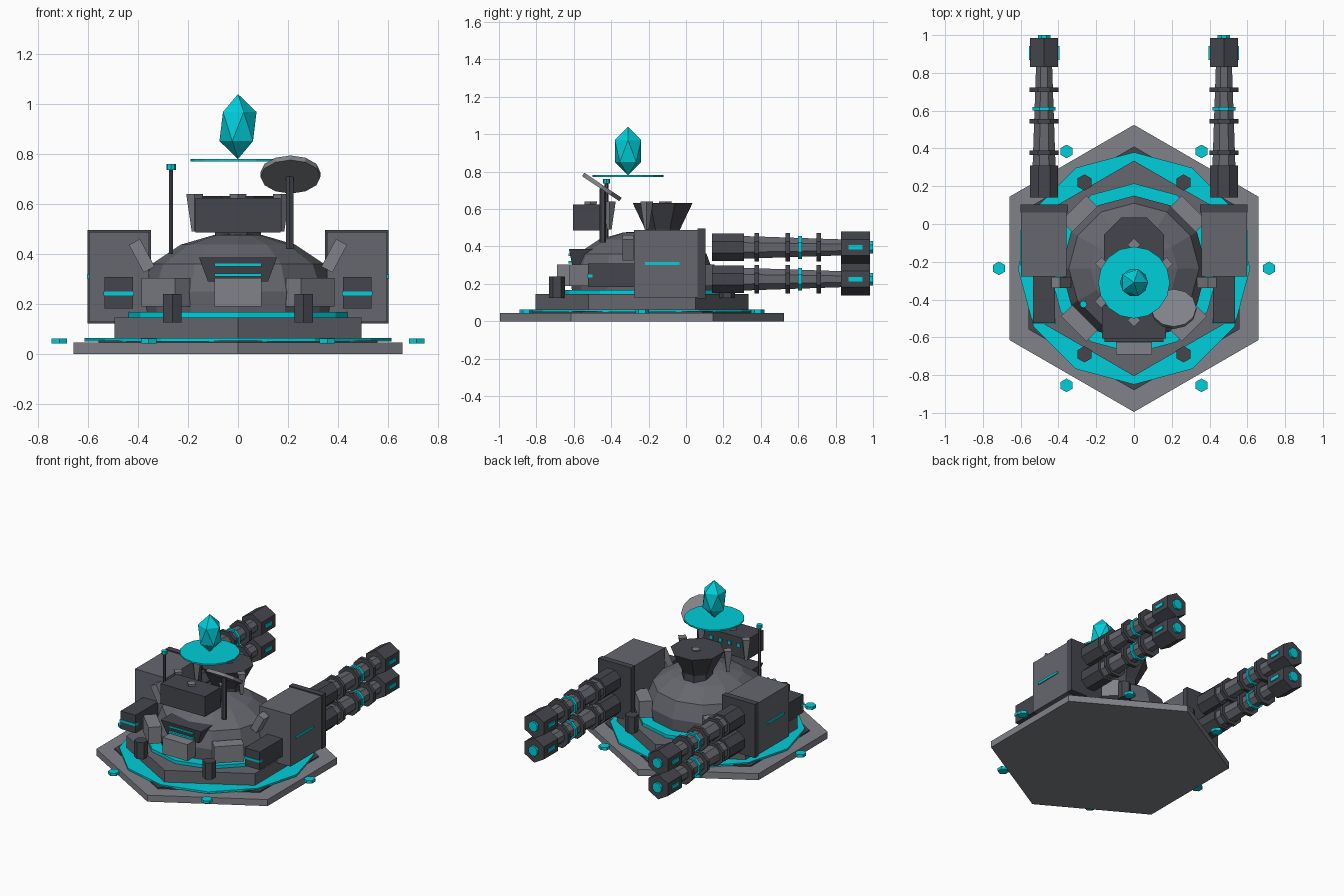
import bpy, math
from mathutils import Matrix, Vector, Euler

if "Cube" in bpy.data.objects:
    bpy.data.objects.remove(bpy.data.objects["Cube"])

CY = -0.235          # turret axis
pi = math.pi
mats = {}
for n, c in {"glow": (0.0, 0.62, 0.7, 1), "dark": (0.06, 0.062, 0.075, 1),
             "mid": (0.13, 0.135, 0.155, 1), "light": (0.22, 0.225, 0.25, 1)}.items():
    mats[n] = bpy.data.materials.new(n)
    mats[n].diffuse_color = c


def make(name, verts, faces, mat, mtx=Matrix()):
    me = bpy.data.meshes.new(name)
    me.from_pydata([mtx @ Vector(v) for v in verts], [], faces)
    me.materials.append(mats[mat])
    ob = bpy.data.objects.new(name, me)
    bpy.context.collection.objects.link(ob)
    return ob


def place(loc, rot=(0, 0, 0)):
    return Matrix.Translation(loc) @ Euler(rot).to_matrix().to_4x4()


def lathe(name, prof, n, mat, loc=(0, 0, 0), rot=(0, 0, 0), phase=0.0):
    """Faceted solid of revolution about local z; prof is (radius, height) pairs."""
    v = [(r * math.cos(phase + 2 * pi * i / n), r * math.sin(phase + 2 * pi * i / n), z)
         for r, z in prof for i in range(n)]
    f = [(k * n + i, k * n + (i + 1) % n, (k + 1) * n + (i + 1) % n, (k + 1) * n + i)
         for k in range(len(prof) - 1) for i in range(n)]
    f += [tuple(range(n))[::-1], tuple(range((len(prof) - 1) * n, len(prof) * n))]
    return make(name, v, f, mat, place(loc, rot))


def prism(name, r, z0, z1, n, mat, x=0, y=CY, phase=pi / 2):
    return lathe(name, [(r, z0), (r, z1)], n, mat, (x, y, 0), phase=phase)


def box(name, lo, hi, mat, loc=(0, 0, 0), rot=(0, 0, 0)):
    v = [(x, y, z) for x in (lo[0], hi[0]) for y in (lo[1], hi[1]) for z in (lo[2], hi[2])]
    f = [(0, 1, 3, 2), (4, 6, 7, 5), (0, 4, 5, 1), (2, 3, 7, 6), (0, 2, 6, 4), (1, 5, 7, 3)]
    return make(name, v, f, mat, place(loc, rot))


def cbox(name, size, mat, loc, rot=(0, 0, 0)):
    h = Vector(size) / 2
    return box(name, -h, h, mat, loc, rot)


# Stepped base
prism("base_plate", 0.76, 0, 0.045, 6, "light")
prism("base_step", 0.645, 0.045, 0.054, 6, "dark")
prism("lower_glow_ring", 0.615, 0.05, 0.063, 12, "glow")
prism("upper_base", 0.57, 0.055, 0.145, 6, "mid")
prism("upper_glow_ring", 0.45, 0.143, 0.167, 12, "glow")

# Studs around the base
for i in range(6):
    a = i * pi / 3
    prism("glow_stud", 0.036, 0.042, 0.062, 6, "glow", 0.715 * math.cos(a), CY + 0.715 * math.sin(a))
    if i % 3:
        prism("bollard", 0.043, 0.125, 0.24, 6, "dark", 0.525 * math.cos(a), CY + 0.525 * math.sin(a))

# Dome and the armour blocks around its foot
lathe("dome", [(0.375, 0.165), (0.385, 0.25), (0.345, 0.36), (0.23, 0.437), (0.1, 0.475), (0.02, 0.48)],
      12, "mid", (0, CY, 0), phase=pi / 2)
for deg in (45, 135, 225, 270, 315):
    a = math.radians(deg)
    cbox("armour_block", (0.085, 0.19, 0.115), "light",
         (0.41 * math.cos(a), CY + 0.41 * math.sin(a), 0.247), (0, 0, a))

# Front vent, wider at the top
lathe("front_vent", [(0.17, 0.29), (0.22, 0.385)], 4, "dark", (0, -0.54, 0), phase=pi / 4
      ).data.transform(Matrix.Translation((0, -0.54, 0)) @ Matrix.Diagonal((1, 0.55, 1, 1))
                       @ Matrix.Translation((0, 0.54, 0)))
for z in (0.355, 0.316):
    cbox("vent_light", (0.19, 0.03, 0.012), "glow", (0, -0.612, z))
cbox("front_foot", (0.19, 0.06, 0.115), "light", (0, -0.66, 0.247))

# Hatch, equipment box and ring of prongs on the roof
lathe("hatch_funnel", [(0.1, 0.44), (0.1, 0.49), (0.173, 0.632)], 8, "dark", (0, -0.125, 0), phase=pi / 8)
box("equipment_box", (-0.17, -0.605, 0.485), (0.17, -0.43, 0.625), "dark")
for x in (-0.105, -0.035, 0.035, 0.105):
    cbox("indicator_light", (0.025, 0.012, 0.025), "glow", (x, -0.428, 0.57))
for i in range(6):
    a = pi / 2 + i * pi / 3
    lathe("prong", [(0.012, 0), (0.034, 0.15)], 4, "light",
          (0.2 * math.cos(a), -0.31 + 0.2 * math.sin(a), 0.49))

# Antenna and dish
prism("antenna", 0.01, 0.4, 0.74, 6, "dark", -0.268, -0.425)
prism("antenna_tip", 0.019, 0.737, 0.76, 8, "glow", -0.268, -0.425)
prism("dish_post", 0.017, 0.42, 0.71, 6, "dark", 0.207, -0.445)
lathe("dish", [(0.12, -0.011), (0.12, 0.011)], 12, "light", (0.21, -0.45, 0.718), (math.radians(-34), 0, 0))

# Floating crystal over its halo disc
prism("halo_disc", 0.19, 0.771, 0.781, 16, "glow", 0, -0.31)
bpy.ops.mesh.primitive_ico_sphere_add(subdivisions=1, radius=1, location=(0, -0.31, 0.91))
cr = bpy.context.object
cr.name = "crystal"
cr.scale = (0.083, 0.083, 0.13)
cr.data.materials.append(mats["glow"])

# Gun pods and twin barrels on both sides
for s in (-1, 1):
    cbox("gun_pod", (0.24, 0.345, 0.36), "mid", (s * 0.477, -0.105, 0.308))
    cbox("pod_rim", (0.253, 0.042, 0.373), "dark", (s * 0.475, 0.083, 0.309))
    cbox("pod_light", (0.012, 0.185, 0.016), "glow", (s * 0.598, -0.127, 0.31))
    cbox("pod_tail", (0.115, 0.25, 0.125), "dark", (s * 0.477, -0.4, 0.245))
    cbox("tail_light", (0.122, 0.03, 0.016), "glow", (s * 0.477, -0.515, 0.242))
    cbox("pod_brace", (0.05, 0.06, 0.125), "light", (s * 0.385, -0.31, 0.393), (0, s * math.radians(28), 0))
    for z in (0.395, 0.225):
        def tube(name, y0, y1, r0, r1, n, mat, phase):
            # local z maps to world +y
            return lathe(name, [(r0, y0), (r1, y1)], n, mat, (s * 0.476, 0, z), (-pi / 2, 0, 0), phase)
        tube("breech", 0.14, 0.31, 0.08, 0.08, 8, "dark", pi / 8)
        tube("barrel", 0.3, 0.84, 0.066, 0.046, 8, "mid", pi / 8)
        for y in (0.378, 0.543, 0.71):
            tube("barrel_band", y - 0.012, y + 0.012, 0.083, 0.083, 8, "dark", pi / 8)
        tube("barrel_glow_band", 0.6, 0.62, 0.066, 0.066, 8, "glow", pi / 8)
        tube("muzzle", 0.83, 0.985, 0.086, 0.086, 6, "dark", pi / 2)
        tube("muzzle_core", 0.97, 1.0, 0.036, 0.036, 8, "glow", pi / 8)
        cbox("muzzle_light", (0.162, 0.075, 0.025), "glow", (s * 0.476, 0.905, z))

for m in bpy.data.materials:
    if m.users and not m.is_grease_pencil:
        m.use_nodes = True
        m.node_tree.nodes["Principled BSDF"].inputs["Base Color"].default_value = m.diffuse_color
